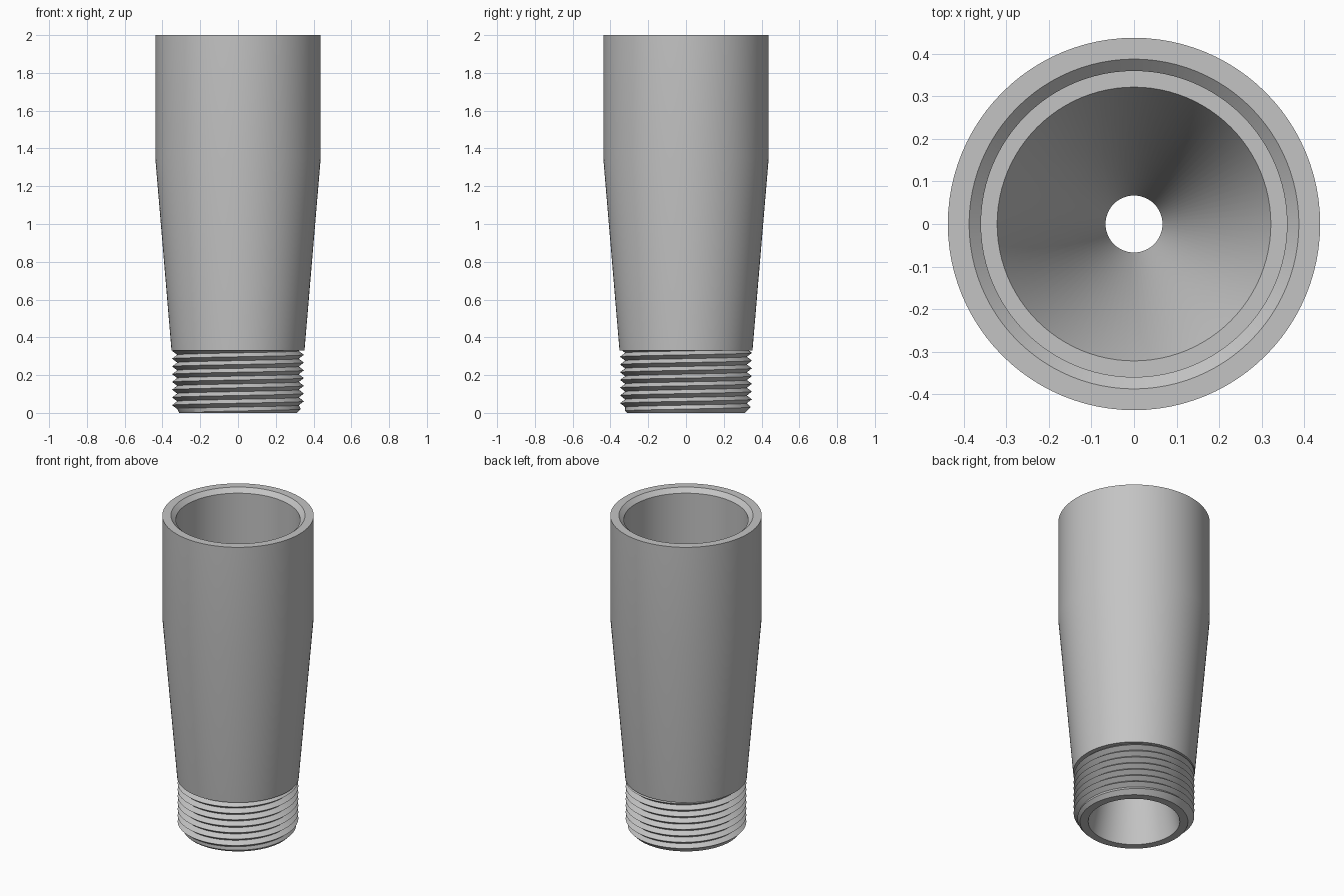
import bpy, bmesh, math

cube = bpy.data.objects.get("Cube")
if cube:
    bpy.data.objects.remove(cube, do_unlink=True)

SEGMENTS = 96
THREAD_TOP = 0.33
PITCH = 0.041
ROOT, CREST = 0.322, 0.349
BASE_RADIUS = 0.312

metal = bpy.data.materials.new("grey_metal")
metal.use_nodes = True
GREY = (0.55, 0.55, 0.55, 1)
metal.diffuse_color = GREY
metal.node_tree.nodes["Principled BSDF"].inputs["Base Color"].default_value = GREY


def revolve(name, rows, point):
    """Sweep point(row, turn) -> (radius, height) around z."""
    bm = bmesh.new()
    columns = []
    for s in range(SEGMENTS + 1):
        turn = s / SEGMENTS
        a = turn * math.tau
        column = []
        for i in range(rows):
            r, z = point(i, turn)
            column.append(bm.verts.new((r * math.cos(a), r * math.sin(a), z)))
        columns.append(column)
    for c, d in zip(columns, columns[1:]):
        for i in range(rows - 1):
            bm.faces.new((c[i], d[i], d[i + 1], c[i + 1]))
    bmesh.ops.remove_doubles(bm, verts=bm.verts, dist=0.00005)
    bmesh.ops.dissolve_degenerate(bm, edges=bm.edges, dist=0.00005)
    mesh = bpy.data.meshes.new(name)
    bm.to_mesh(mesh)
    bm.free()
    mesh.materials.append(metal)
    obj = bpy.data.objects.new(name, mesh)
    bpy.context.collection.objects.link(obj)
    bpy.ops.object.select_all(action="DESELECT")
    obj.select_set(True)
    bpy.context.view_layer.objects.active = obj
    bpy.ops.object.shade_smooth_by_angle(angle=math.radians(30))
    return obj


# Tapered body with counterbored inlet, throat and flared outlet
profile = [
    (ROOT - 0.01, THREAD_TOP), (0.352, THREAD_TOP),
    (0.438, 1.35), (0.438, 2.0),
    (0.388, 2.0), (0.36, 1.974),
    (0.36, 1.65), (0.322, 1.65),
    (0.067, 1.1), (0.067, 1.0),
    (0.265, 0.0), (BASE_RADIUS, 0.0),
]
revolve("nozzle_body", len(profile), lambda i, turn: profile[i])


# Helical thread, trimmed flat at both ends and chamfered at the bottom
def thread_point(i, turn):
    z = min(max((i / 2 - 1 + turn) * PITCH, 0), THREAD_TOP)
    phase = (z / PITCH - turn) % 1
    r = ROOT + (CREST - ROOT) * (1 - abs(2 * phase - 1))
    return min(r, BASE_RADIUS + z), z


revolve("thread", 2 * (math.ceil(THREAD_TOP / PITCH) + 1) + 1, thread_point)
